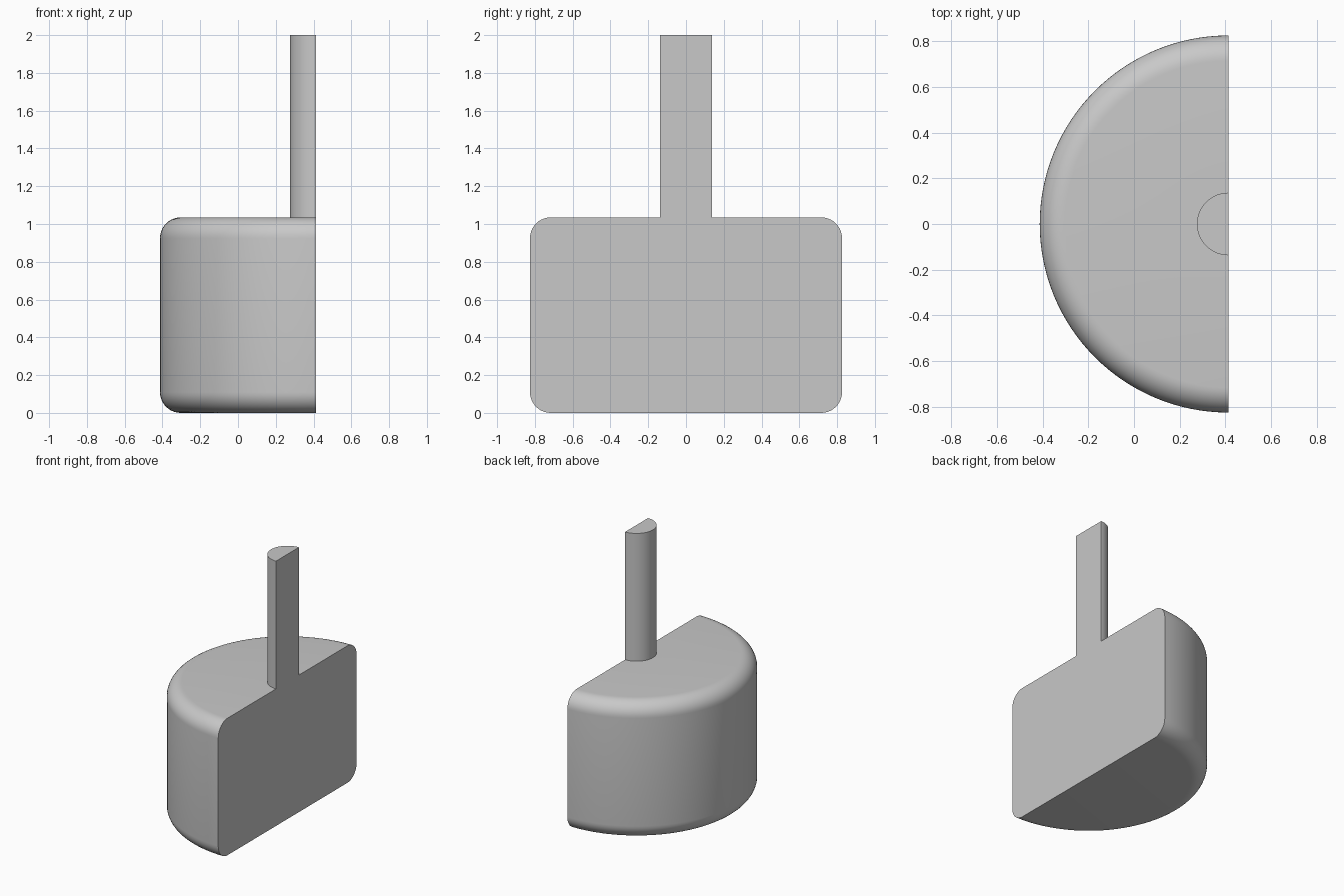
import bpy
import bmesh
from math import sin, cos, pi, radians
from mathutils import Matrix, Vector

BODY_R, BODY_H, FILLET = 0.826, 1.035, 0.11
STEM_R, TOTAL_H = 0.137, 2.0
FLAT_X = BODY_R / 2
ARC_STEPS, TURN_STEPS = 10, 64

if "Cube" in bpy.data.objects:
    bpy.data.objects.remove(bpy.data.objects["Cube"], do_unlink=True)

# Plain grey material
grey = bpy.data.materials.new("light_grey")
grey.use_nodes = True
colour = (0.58, 0.58, 0.58, 1)
grey.diffuse_color = colour
grey.node_tree.nodes["Principled BSDF"].inputs["Base Color"].default_value = colour


def fillet(centre_z, start):
    """Quarter-circle of (radius, height) points on the body's outer edge."""
    angles = [start + pi / 2 * i / ARC_STEPS for i in range(ARC_STEPS + 1)]
    return [(BODY_R - FILLET + FILLET * cos(a), centre_z + FILLET * sin(a))
            for a in angles]


# Half section from the bottom of the axis to the top of the stem
profile = [(0, 0)]
profile += fillet(FILLET, -pi / 2)
profile += fillet(BODY_H - FILLET, 0)
profile += [(STEM_R, BODY_H), (STEM_R, TOTAL_H), (0, TOTAL_H)]

# Half turn of the section around the vertical axis
bm = bmesh.new()
verts = [bm.verts.new((0, r, z)) for r, z in profile]
edges = [bm.edges.new(pair) for pair in zip(verts, verts[1:])]
bmesh.ops.spin(bm, geom=verts + edges, cent=(0, 0, 0), axis=(0, 0, 1),
               angle=pi, steps=TURN_STEPS, use_duplicate=False)
bmesh.ops.remove_doubles(bm, verts=bm.verts, dist=0.0001)

# Turn the round side to -x whichever way the spin went
if sum(v.co.x for v in bm.verts) > 0:
    bmesh.ops.rotate(bm, verts=bm.verts, cent=(0, 0, 0),
                     matrix=Matrix.Rotation(pi, 3, "Z"))

# Flat cut face closes the solid
rim = [e for e in bm.edges if e.is_boundary]
bmesh.ops.holes_fill(bm, edges=rim, sides=0)
bmesh.ops.recalc_face_normals(bm, faces=bm.faces)
bmesh.ops.translate(bm, verts=bm.verts, vec=Vector((FLAT_X, 0, 0)))

mesh = bpy.data.meshes.new("half_round_body_with_stem")
bm.to_mesh(mesh)
bm.free()
mesh.materials.append(grey)
body = bpy.data.objects.new("half_round_body_with_stem", mesh)
bpy.context.collection.objects.link(body)

# Smooth round surfaces, sharp cut edges
bpy.ops.object.select_all(action="DESELECT")
body.select_set(True)
bpy.context.view_layer.objects.active = body
bpy.ops.object.shade_smooth_by_angle(angle=radians(30))
